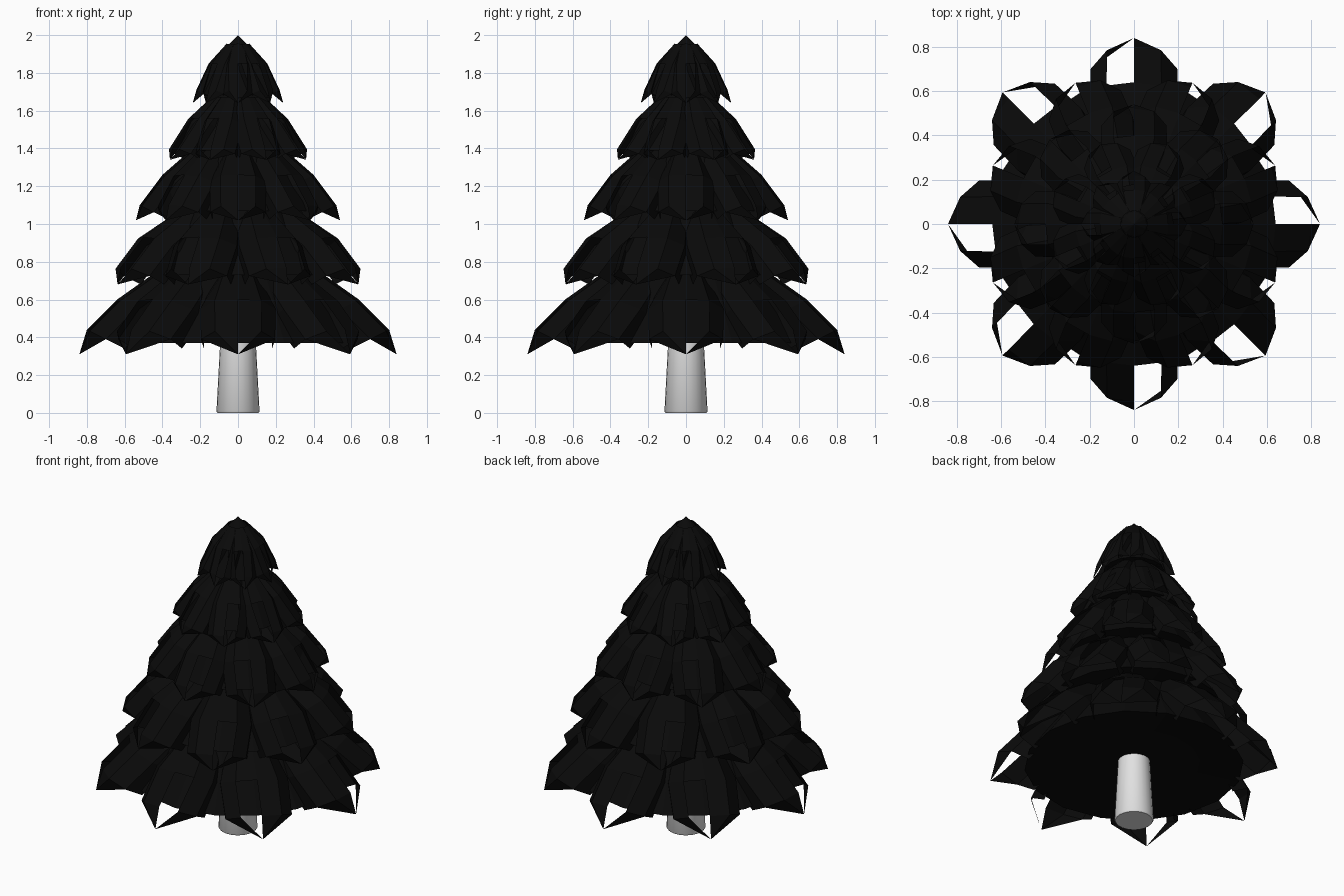
import bpy, bmesh, math

if "Cube" in bpy.data.objects:
    bpy.data.objects.remove(bpy.data.objects["Cube"])


def material(name, value):
    m = bpy.data.materials.new(name)
    m.diffuse_color = (value, value, value, 1)
    m.use_nodes = True
    m.node_tree.nodes["Principled BSDF"].inputs["Base Color"].default_value = m.diffuse_color
    return m


needles = material("black needles", 0.003)
bark = material("pale grey bark", 0.75)


def make_object(name, bm, mat):
    bm.normal_update()
    mesh = bpy.data.meshes.new(name)
    bm.to_mesh(mesh)
    bm.free()
    mesh.materials.append(mat)
    ob = bpy.data.objects.new(name, mesh)
    bpy.context.collection.objects.link(ob)
    return ob


def lathe(bm, profile, sides):
    """Revolve (radius, height) points; zero radius ends become fans."""
    rings = []
    for r, z in profile:
        if r == 0:
            rings.append([bm.verts.new((0, 0, z))] * sides)
        else:
            rings.append([bm.verts.new((r * math.cos(2 * math.pi * i / sides),
                                        r * math.sin(2 * math.pi * i / sides), z))
                          for i in range(sides)])
    for a, b in zip(rings, rings[1:]):
        for i in range(sides):
            j = (i + 1) % sides
            bm.faces.new(list(dict.fromkeys((a[i], a[j], b[j], b[i]))))


# columns across one bough: (side fraction, inward tuck)
COLUMNS = [(-0.92, 0.20), (-1, 0.10), (-0.62, 0.015), (0, 0),
           (0.62, 0.015), (1, 0.10), (0.92, 0.20)]


def bough(bm, angle, rows, tip, half_width, flip):
    """Shield-shaped drooping bough with an opening on one side of the tip."""
    ca, sa = math.cos(angle), math.sin(angle)
    scale = half_width / 0.2

    def vert(r, t, z):
        return bm.verts.new((r * ca - t * sa, r * sa + t * ca, z))

    grid = []
    for (r, z), width in zip(rows, (0.55, 1, 0.98)):
        grid.append([vert(max(r - d * scale, 0.01), s * flip * half_width * width,
                          z - d * scale * 0.5) for s, d in COLUMNS])
    point = vert(tip[0], 0, tip[1])

    def face(*vs):
        bm.faces.new(vs if flip < 0 else vs[::-1])

    for k in range(2):
        for c in range(6):
            if not (k == 1 and c == 3):
                face(grid[k][c], grid[k][c + 1], grid[k + 1][c + 1], grid[k + 1][c])
    for c in (1, 2, 4):
        face(grid[2][c], grid[2][c + 1], point)


# tiers: bough rows (top, middle, shoulder), tip, rim of core, half width, turned
TIERS = [
    ("lowest", [(0.40, 0.77), (0.64, 0.60), (0.80, 0.44)], (0.84, 0.31), (0.64, 0.37), 0.20, 0),
    ("lower", [(0.32, 1.08), (0.54, 0.93), (0.67, 0.77)], (0.69, 0.68), (0.53, 0.73), 0.18, 1),
    ("middle", [(0.24, 1.40), (0.40, 1.26), (0.52, 1.10)], (0.54, 1.02), (0.40, 1.07), 0.15, 0),
    ("upper", [(0.14, 1.68), (0.265, 1.56), (0.375, 1.40)], (0.39, 1.34), (0.28, 1.39), 0.115, 1),
    ("top", [(0.06, 1.955), (0.155, 1.85), (0.22, 1.71)], (0.24, 1.64), (0.18, 1.67), 0.08, 0),
]

for name, rows, tip, rim, half_width, turned in TIERS:
    # solid core under the boughs
    bm = bmesh.new()
    top_r, top_z = rows[0]
    peak = 2.0 if name == "top" else top_z + 0.03
    lathe(bm, [(0, rim[1] + 0.03), (rim[0] * 0.6, rim[1] + 0.02), rim,
               (top_r * 0.9, top_z - 0.01), (0, peak)], 16)
    make_object(name + "_tier_core", bm, needles)
    # ring of eight boughs
    bm = bmesh.new()
    for i in range(8):
        bough(bm, (i + turned * 0.5) * math.pi / 4, rows, tip, half_width,
              1 if i % 2 == 0 else -1)
    make_object(name + "_tier_boughs", bm, needles)

# tapered trunk
bm = bmesh.new()
lathe(bm, [(0, 0), (0.108, 0), (0.114, 0.008), (0.092, 0.42), (0, 0.42)], 24)
trunk = make_object("trunk", bm, bark)
bpy.context.view_layer.objects.active = trunk
trunk.select_set(True)
bpy.ops.object.shade_smooth_by_angle(angle=math.radians(40))
